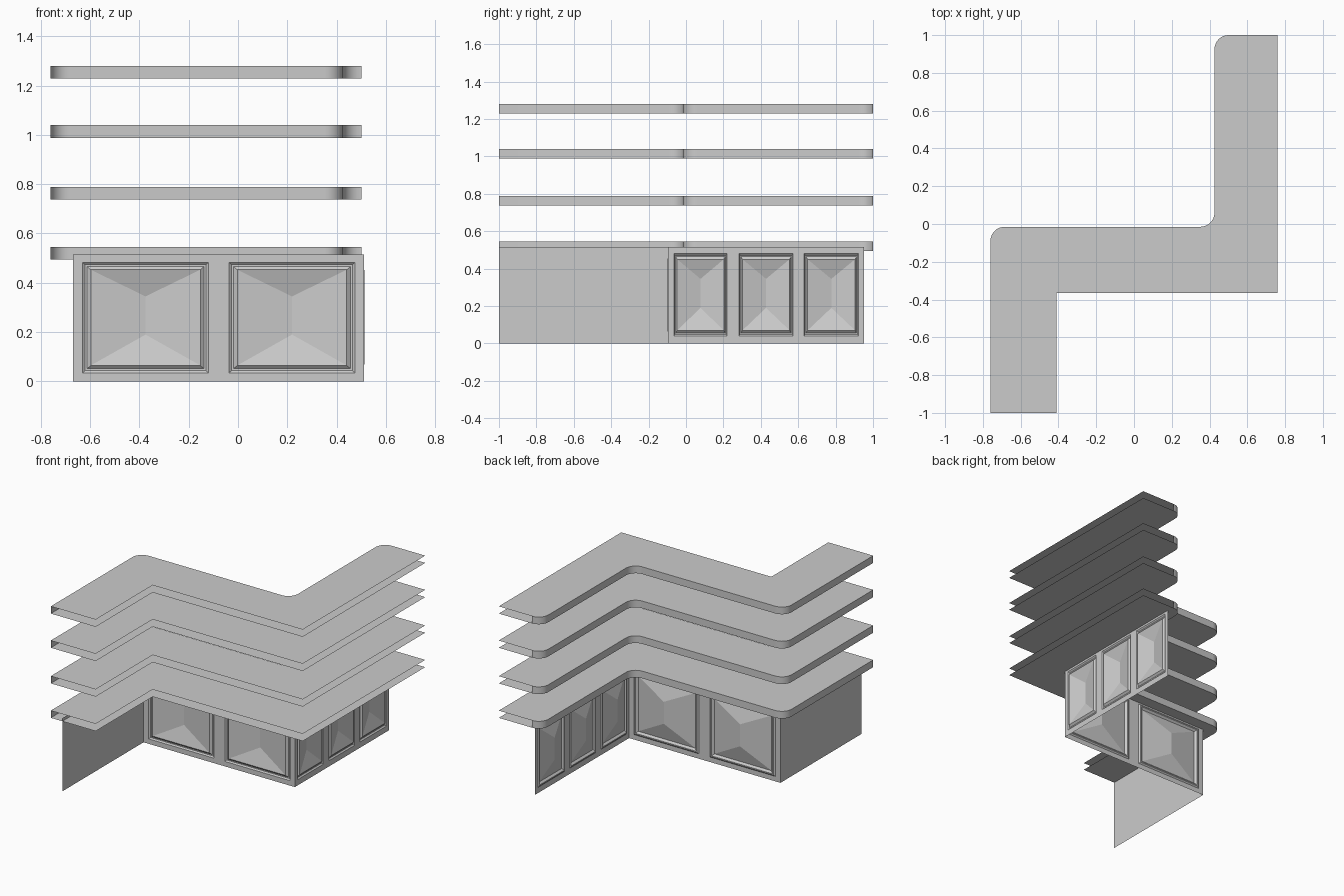
import bpy, bmesh
from math import sin, cos, radians

if "Cube" in bpy.data.objects:
    bpy.data.objects.remove(bpy.data.objects["Cube"])

def finish(name, bm, smooth=False):
    mesh = bpy.data.meshes.new(name)
    bm.to_mesh(mesh)
    bm.free()
    ob = bpy.data.objects.new(name, mesh)
    bpy.context.collection.objects.link(ob)
    if smooth:
        bpy.context.view_layer.objects.active = ob
        ob.select_set(True)
        bpy.ops.object.shade_smooth_by_angle(angle=radians(30))
        ob.select_set(False)
    return ob

def arc(cx, cy, a0, a1, r=0.075, n=8):
    return [(cx + r * cos(radians(a0 + (a1 - a0) * i / n)),
             cy + r * sin(radians(a0 + (a1 - a0) * i / n))) for i in range(n + 1)]

# Rounded customer-side edge, then the square back edge that stays open
edge = ([(-0.76, -1)] + arc(-0.685, -0.09, 180, 90)
        + arc(0.351, 0.06, -90, 0) + arc(0.501, 0.925, 180, 90))
back = [(0.76, 1), (0.76, -0.365), (-0.41, -0.365), (-0.41, -1)]

def shelf(name, z0, z1):
    bm = bmesh.new()
    lo = [bm.verts.new((x, y, z0)) for x, y in edge + back]
    hi = [bm.verts.new((x, y, z1)) for x, y in edge + back]
    bm.faces.new(hi[::-1])
    bm.faces.new(lo)
    for i in range(len(edge) - 1):
        bm.faces.new((lo[i], hi[i], hi[i + 1], lo[i + 1]))
    finish(name, bm, True)

shelf("counter_top", 0.494, 0.545)
for i, z in enumerate((0.737, 0.988, 1.229)):
    shelf(f"shelf_{i + 1}", z, z + 0.051)

H = 0.515  # height of the counter base

def panel_wall(name, place, u0, u1, doors, z0, z1, inset_u, inset_z):
    """Thin wall with raised panels; place(u, z, depth) gives the 3D point."""
    bm = bmesh.new()

    def quad(*pts):
        vs = [bm.verts.new(place(*p)) for p in pts]
        bm.faces.new(vs[::-1])

    # flat frame around the door openings
    us = [u0] + [u for d in doors for u in d] + [u1]
    zs = [0, z0, z1, H] if doors else [0, H]
    for i in range(len(us) - 1):
        for j in range(len(zs) - 1):
            if i % 2 and j == 1:
                continue
            quad((us[i], zs[j], 0), (us[i + 1], zs[j], 0),
                 (us[i + 1], zs[j + 1], 0), (us[i], zs[j + 1], 0))

    # moulding rings and the hipped field of each door
    for a, b in doors:
        mid = (a + b) / 2
        rings = []
        for t, d in ((0, 0), (0.3, 0.008), (0.55, 0.008), (1, -0.004)):
            iu, iz = inset_u * t, inset_z * t
            rings.append([(a + iu, z0 + iz, d), (b - iu, z0 + iz, d),
                          (b - iu, z1 - iz, d), (a + iu, z1 - iz, d)])
        for r, s in zip(rings, rings[1:]):
            for k in range(4):
                m = (k + 1) % 4
                quad(r[k], r[m], s[m], s[k])
        bl, br, tr, tl = rings[-1]
        low, high = (mid, 0.19, 0.03), (mid, 0.345, 0.03)
        quad(bl, br, low)
        quad(br, tr, high, low)
        quad(tr, tl, high)
        quad(tl, bl, low, high)
    bmesh.ops.remove_doubles(bm, verts=bm.verts, dist=0.0005)
    finish(name, bm)

# Counter base: plain end, two-panel middle, three-panel end
panel_wall("base_plain_side", lambda u, z, d: (-0.67 - d, u, z),
           -1, -0.095, [], 0, H, 0, 0)
panel_wall("base_middle", lambda u, z, d: (u, -0.095 + d, z),
           -0.67, 0.51, [(-0.63, -0.12), (-0.036, 0.474)], 0.035, 0.483, 0.033, 0.03)
panel_wall("base_panel_side", lambda u, z, d: (0.51 - d, u, z),
           -0.095, 0.952, [(-0.065, 0.22), (0.284, 0.572), (0.632, 0.922)],
           0.04, 0.48, 0.018, 0.03)
